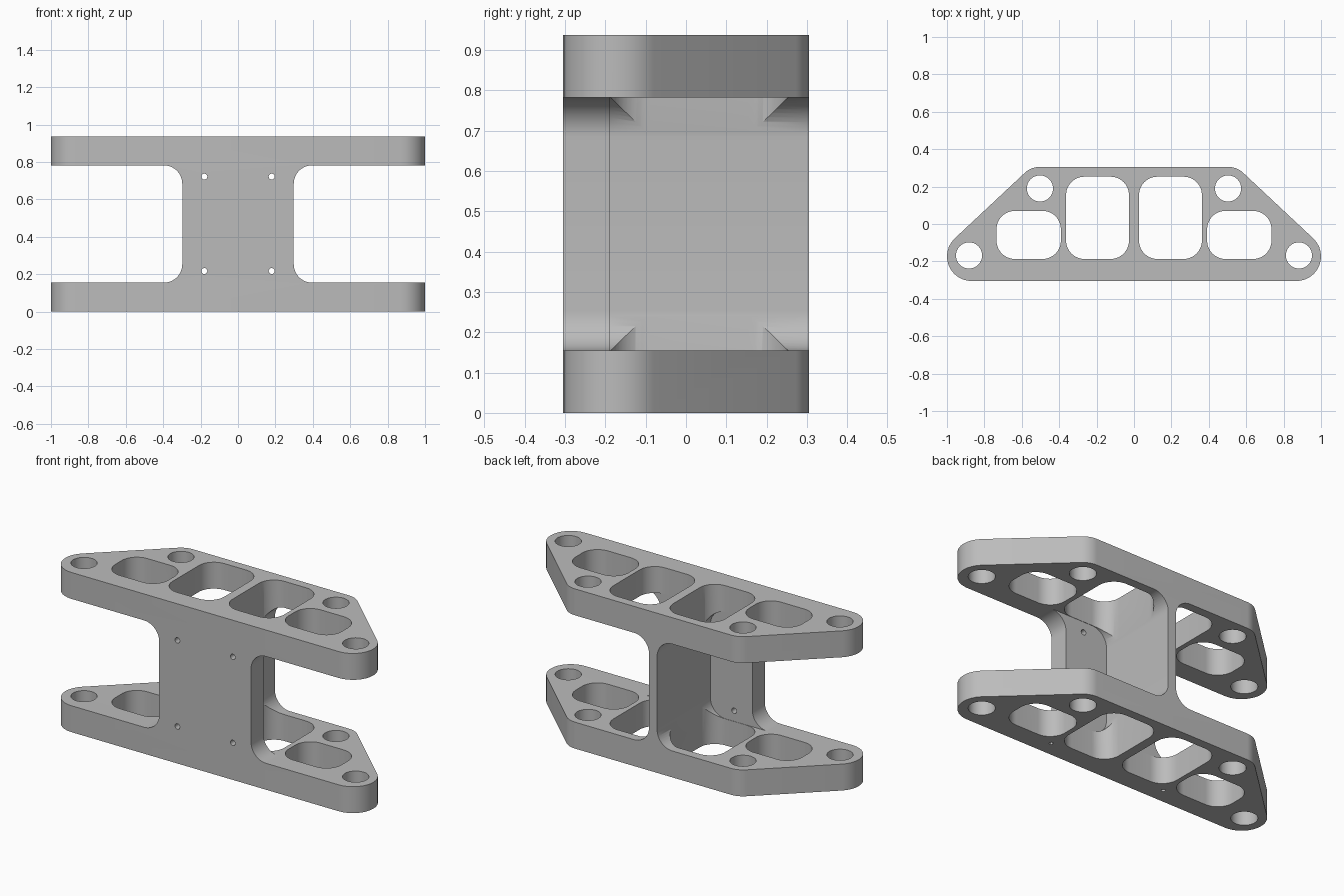
import bpy, bmesh
from math import sin, cos, radians

cube = bpy.data.objects.get("Cube")
if cube:
    bpy.data.objects.remove(cube, do_unlink=True)

HEIGHT, PLATE = 0.937, 0.155
HOLE_R, FILLET = 0.07, 0.098


def arc(cx, cy, r, start, end, steps=12):
    angles = [radians(start + (end - start) * i / steps) for i in range(steps + 1)]
    return [(cx + r * cos(a), cy + r * sin(a)) for a in angles]


def circle(cx, cy, r, steps=40):
    return arc(cx, cy, r, 0, 360, steps)[:-1]


def rounded(x0, x1, y0, y1, r):
    return (arc(x1 - r, y1 - r, r, 0, 90) + arc(x0 + r, y1 - r, r, 90, 180)
            + arc(x0 + r, y0 + r, r, 180, 270) + arc(x1 - r, y0 + r, r, 270, 360))


def mirrored(points):
    return [(-x, y) for x, y in reversed(points)]


def prism(name, points, low, high, axis="Z"):
    """Extrude a closed profile along Z, or an XZ profile along Y."""
    bm = bmesh.new()
    place = (lambda p: (p[0], p[1], low)) if axis == "Z" else (lambda p: (p[0], low, p[1]))
    face = bm.faces.new([bm.verts.new(place(p)) for p in points])
    grown = bmesh.ops.extrude_face_region(bm, geom=[face])["geom"]
    step = (0, 0, high - low) if axis == "Z" else (0, high - low, 0)
    bmesh.ops.translate(bm, vec=step, verts=[v for v in grown if isinstance(v, bmesh.types.BMVert)])
    bmesh.ops.recalc_face_normals(bm, faces=bm.faces)
    mesh = bpy.data.meshes.new(name)
    bm.to_mesh(mesh)
    bm.free()
    obj = bpy.data.objects.new(name, mesh)
    bpy.context.collection.objects.link(obj)
    return obj


# Solid block with the trapezoid outline
half = arc(0.868, -0.173, 0.132, -90, 45) + arc(0.505, 0.19, 0.115, 45, 90)
bracket = prism("bracket", half + mirrored(half), 0, HEIGHT)

cutters = []


def cut_pair(name, points, low, high, axis="Z"):
    for side, profile in (("left", points), ("right", mirrored(points))):
        cutters.append(prism(f"{side}_{name}", profile, low, high, axis))


# Side openings: behind the front wall they reach in to the centre rib
cut_pair("side_opening", rounded(0.298, 1.5, PLATE, HEIGHT - PLATE, FILLET), -0.6, 0.6, "Y")
cut_pair("rear_opening", rounded(0.026, 1.6, PLATE, HEIGHT - PLATE, FILLET), -0.189, 0.7, "Y")

# Windows and mounting holes through both plates
cut_pair("inner_window", rounded(0.027, 0.363, -0.187, 0.253, FILLET), -0.1, 1.1)
cut_pair("outer_window", rounded(0.391, 0.735, -0.187, 0.07, FILLET), -0.1, 1.1)
cut_pair("end_hole", circle(0.882, -0.168, HOLE_R), -0.1, 1.1)
cut_pair("back_hole", circle(0.503, 0.19, HOLE_R), -0.1, 1.1)

# Screw holes in the front wall and blind pilot holes underneath
for z in (0.217, 0.722):
    cut_pair("screw_hole", circle(0.18, z, 0.016, 16), -0.4, -0.1, "Y")
cut_pair("pilot_hole", circle(0.377, -0.215, 0.011, 12), -0.05, 0.05)

for cutter in cutters:
    cutter.hide_render = True
    mod = bracket.modifiers.new(cutter.name, "BOOLEAN")
    mod.operation = "DIFFERENCE"
    mod.solver = "EXACT"
    mod.object = cutter

# Bake the cuts and drop the cutters
bpy.context.view_layer.update()
graph = bpy.context.evaluated_depsgraph_get()
finished = bpy.data.meshes.new_from_object(bracket.evaluated_get(graph))
bracket.modifiers.clear()
bracket.data = finished
for cutter in cutters:
    bpy.data.objects.remove(cutter, do_unlink=True)

# Plain grey finish
grey = bpy.data.materials.new("plain_grey")
grey.use_nodes = True
colour = (0.5, 0.5, 0.5, 1)
grey.diffuse_color = colour
grey.node_tree.nodes["Principled BSDF"].inputs["Base Color"].default_value = colour
bracket.data.materials.clear()
bracket.data.materials.append(grey)

bpy.ops.object.select_all(action="DESELECT")
bracket.select_set(True)
bpy.context.view_layer.objects.active = bracket
bpy.ops.object.shade_smooth_by_angle(angle=radians(30))
